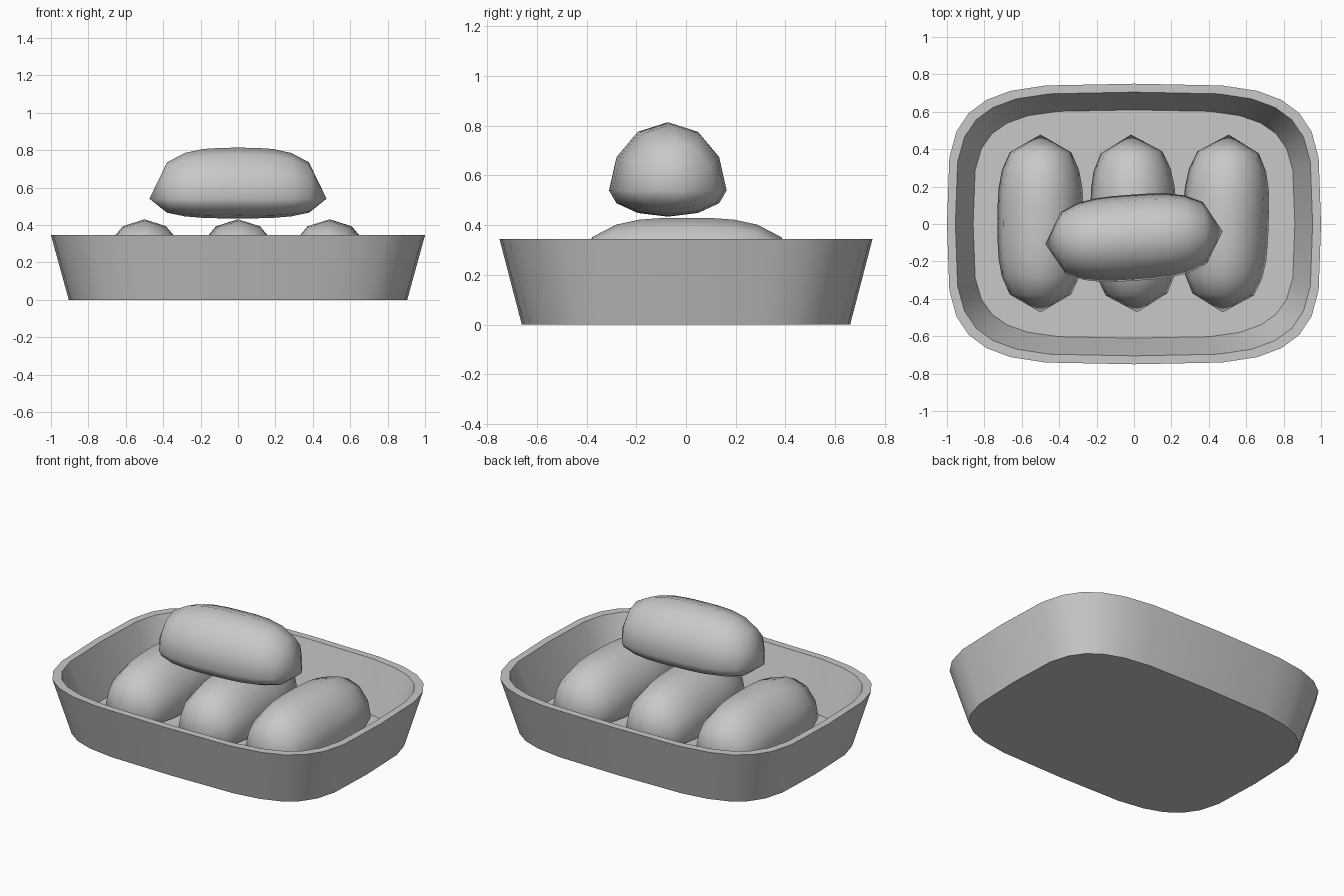
import bpy, bmesh, math

if "Cube" in bpy.data.objects:
    bpy.data.objects.remove(bpy.data.objects["Cube"])

grey = bpy.data.materials.new("light grey")
grey.diffuse_color = (0.58, 0.58, 0.58, 1)
grey.use_nodes = True
grey.node_tree.nodes["Principled BSDF"].inputs["Base Color"].default_value = grey.diffuse_color


def finish(bm, name, angle):
    bmesh.ops.recalc_face_normals(bm, faces=bm.faces)
    mesh = bpy.data.meshes.new(name)
    bm.to_mesh(mesh)
    bm.free()
    mesh.materials.append(grey)
    obj = bpy.data.objects.new(name, mesh)
    bpy.context.collection.objects.link(obj)
    bpy.ops.object.select_all(action='DESELECT')
    obj.select_set(True)
    bpy.context.view_layer.objects.active = obj
    bpy.ops.object.shade_smooth_by_angle(angle=math.radians(angle))
    return obj


def bridge(bm, a, b):
    n = len(a)
    for i in range(n):
        j = (i + 1) % n
        bm.faces.new((a[i], a[j], b[j], b[i]))


def squircle(bm, rx, ry, z, n=28):
    ring = []
    for i in range(n):
        t = 2 * math.pi * i / n
        c, s = math.cos(t), math.sin(t)
        c = 0 if abs(c) < 1e-6 else c
        s = 0 if abs(s) < 1e-6 else s
        ring.append(bm.verts.new((math.copysign(abs(c) ** 0.5, c) * rx,
                                  math.copysign(abs(s) ** 0.5, s) * ry, z)))
    return ring


# Tray: flared squircle wall with a flat rim and a raised inner floor
bm = bmesh.new()
rings = [squircle(bm, *r) for r in (
    (0.905, 0.66, 0), (1.0, 0.75, 0.345), (0.955, 0.705, 0.345), (0.86, 0.61, 0.05))]
for a, b in zip(rings, rings[1:]):
    bridge(bm, a, b)
bm.faces.new(rings[0])
bm.faces.new(rings[-1])
finish(bm, "tray", 35)


# Loaf: domed top, flattened underside, pointed ends along local x
def loaf(name, location, turn, length=0.475, width=0.23, up=0.273, down=0.105):
    bm = bmesh.new()
    rings = []
    for k in range(1, 10):
        x = -1 + k / 5
        r = (1 - abs(x) ** 3.2) ** 0.5
        ring = []
        for i in range(12):
            t = math.pi * i / 6
            s = math.sin(t)
            ring.append(bm.verts.new((x * length, math.cos(t) * width * r,
                                      s * r * (up if s > 0 else down))))
        rings.append(ring)
    for a, b in zip(rings, rings[1:]):
        bridge(bm, a, b)
    for ring, x in ((rings[0], -length), (rings[-1], length)):
        tip = bm.verts.new((x, 0, 0))
        for i in range(12):
            bm.faces.new((ring[i], ring[(i + 1) % 12], tip))
    obj = finish(bm, name, 75)
    obj.location = location
    obj.rotation_euler.z = math.radians(turn)


# Three loaves in the tray and one laid across them
loaf("left_loaf", (-0.5, 0.003, 0.157), 90)
loaf("middle_loaf", (0, 0.003, 0.157), 92)
loaf("right_loaf", (0.49, 0.003, 0.157), 88)
loaf("top_loaf", (0, -0.073, 0.54), 4)
